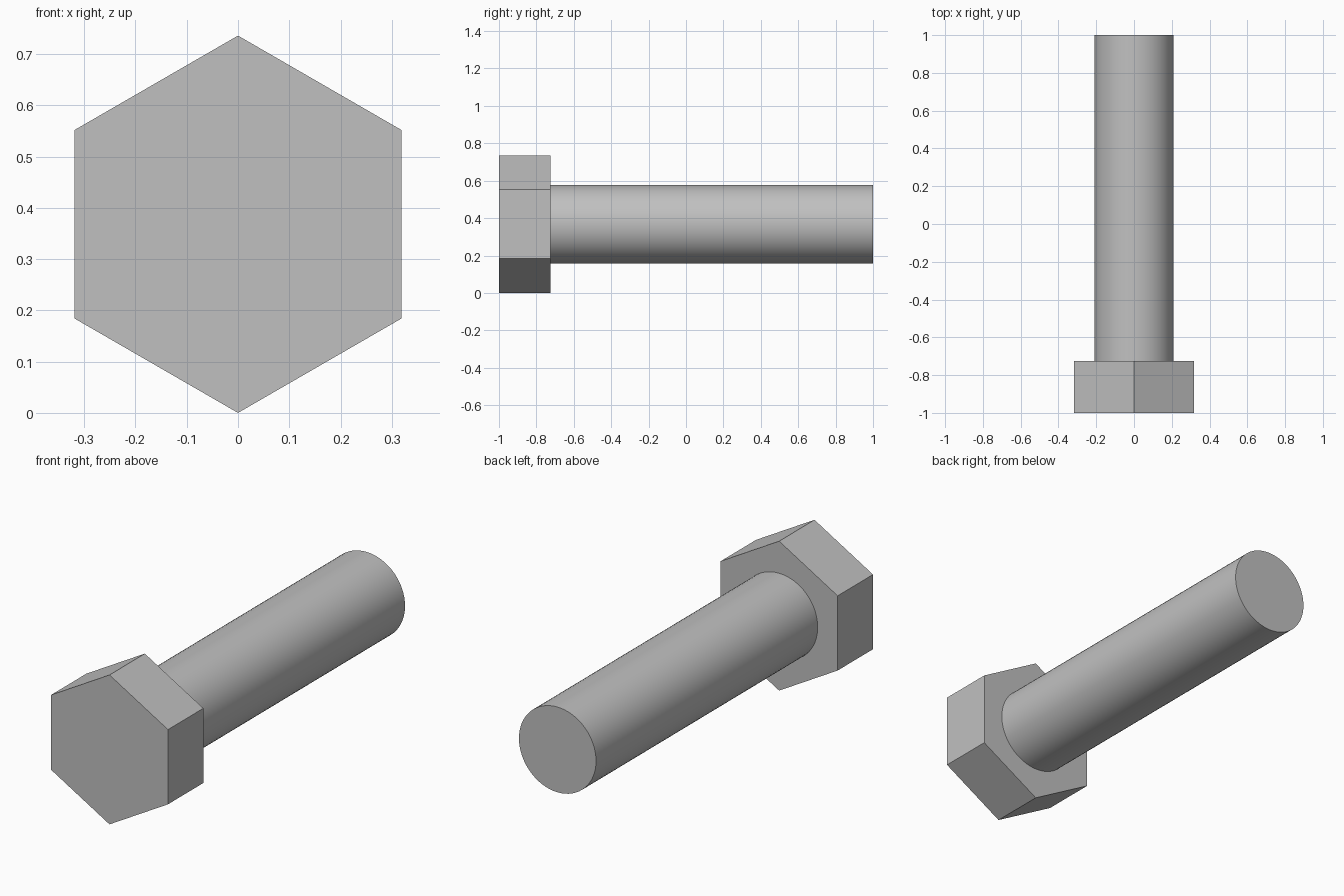
import bpy
import math

cube = bpy.data.objects.get("Cube")
if cube:
    bpy.data.objects.remove(cube, do_unlink=True)

# Plain steel grey
GREY = (0.53, 0.53, 0.53, 1.0)
steel = bpy.data.materials.new("steel_grey")
steel.use_nodes = True
steel.diffuse_color = GREY
steel.node_tree.nodes["Principled BSDF"].inputs["Base Color"].default_value = GREY

HEAD_RADIUS = 0.368
SHANK_RADIUS = 0.21
HEAD_BACK = -0.725


def prism(name, sides, radius, y_front, y_back):
    """Closed prism lying along y, with one corner pointing up."""
    bpy.ops.mesh.primitive_cylinder_add(
        vertices=sides, radius=radius, depth=y_back - y_front,
        location=(0, (y_front + y_back) / 2, HEAD_RADIUS),
        rotation=(math.pi / 2, 0, 0))
    obj = bpy.context.object
    obj.name = name
    obj.data.materials.append(steel)
    return obj


# Hexagonal head, flat faced
prism("hex_head", 6, HEAD_RADIUS, -1, HEAD_BACK)

# Smooth round shank, starting against the back of the head
prism("shank", 64, SHANK_RADIUS, HEAD_BACK, 1)
bpy.ops.object.shade_smooth_by_angle(angle=math.radians(30))
